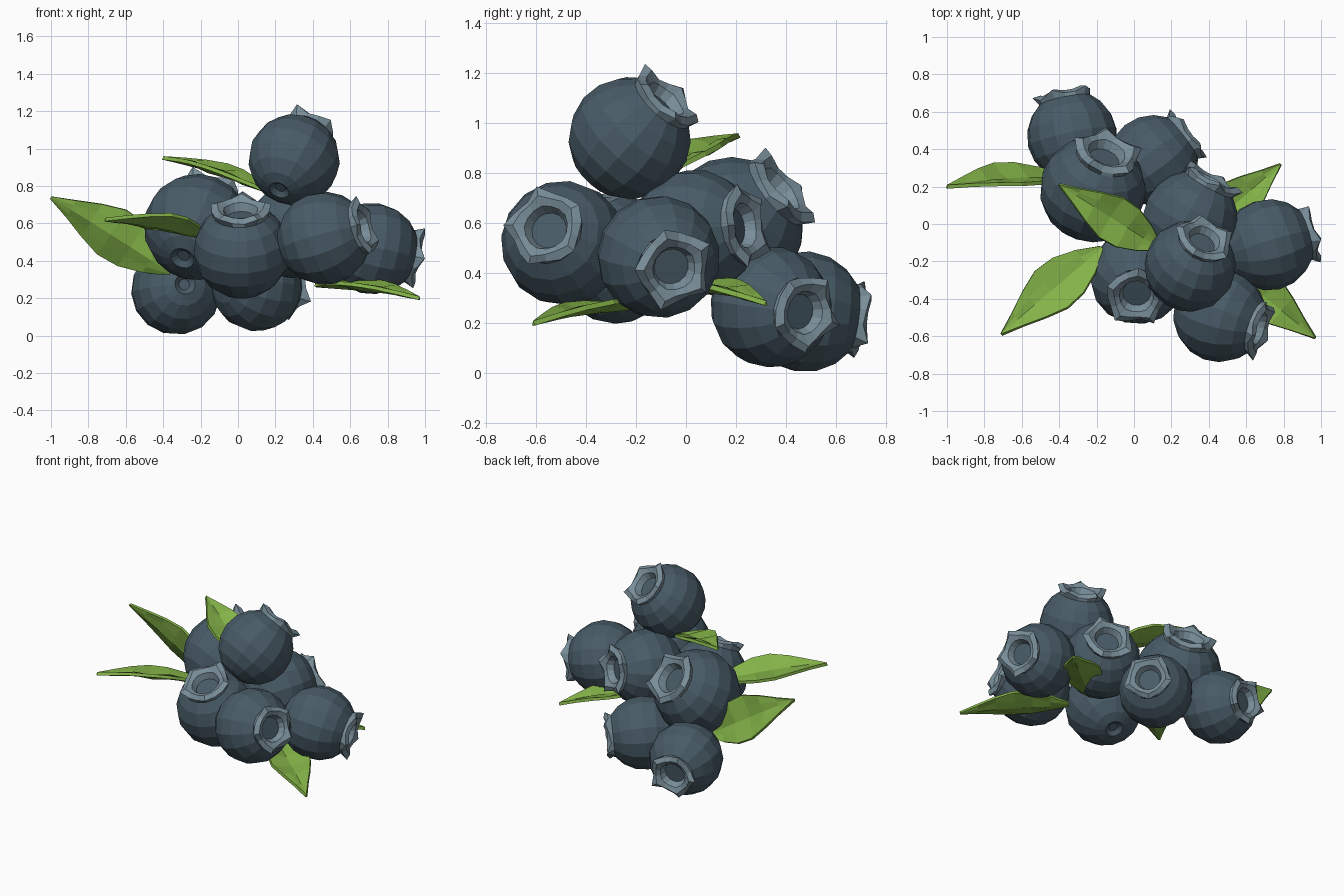
import bpy, bmesh, math, random
from mathutils import Vector, Matrix

random.seed(4)
cube = bpy.data.objects.get("Cube")
if cube:
    bpy.data.objects.remove(cube)


def material(name, rgb):
    m = bpy.data.materials.new(name)
    m.use_nodes = True
    m.diffuse_color = (*rgb, 1)
    bsdf = m.node_tree.nodes["Principled BSDF"]
    bsdf.inputs["Base Color"].default_value = (*rgb, 1)
    bsdf.inputs["Roughness"].default_value = 0.7
    return m


SKIN = material("berry blue", (0.065, 0.105, 0.135))
CROWN = material("crown grey blue", (0.19, 0.27, 0.32))
LEAF = material("leaf green", (0.23, 0.45, 0.065))
SEGMENTS = 15


def finish(bm, name, mats):
    bmesh.ops.recalc_face_normals(bm, faces=bm.faces)
    mesh = bpy.data.meshes.new(name)
    bm.to_mesh(mesh)
    bm.free()
    for m in mats:
        mesh.materials.append(m)
    obj = bpy.data.objects.new(name, mesh)
    bpy.context.collection.objects.link(obj)
    return obj


def berry(name, centre, radius, direction):
    # rings of (radius, height, lobe strength) from stem dimple to crown floor
    rings = [(0.12, -0.88, 0), (0.23, -0.965, 0)]
    for deg in (28, 48, 68, 88, 108, 128, 145):
        a = math.radians(deg)
        rings.append((math.sin(a), -math.cos(a), 0))
    crown_start = len(rings) - 1
    rings += [(0.61, 0.93, 1), (0.49, 1.0, 0.6), (0.36, 0.93, 0.1),
              (0.29, 0.76, 0)]
    twist = random.random() * math.tau
    bm = bmesh.new()
    loops = []
    for rho, h, lobe in rings:
        row = []
        for i in range(SEGMENTS):
            a = math.tau * i / SEGMENTS + twist
            # five pointed lobes with a little irregularity
            wave = lobe * ((0.07 if i % 3 == 0 else -0.035) + random.uniform(-0.03, 0.03))
            r = rho + wave
            row.append(bm.verts.new((r * math.cos(a), r * math.sin(a), h + wave * 0.9)))
        loops.append(row)
    for k in range(len(loops) - 1):
        for i in range(SEGMENTS):
            j = (i + 1) % SEGMENTS
            f = bm.faces.new((loops[k][i], loops[k][j], loops[k + 1][j], loops[k + 1][i]))
            f.material_index = 1 if k >= crown_start else 0
    bm.faces.new(loops[0])
    bm.faces.new(loops[-1])
    turn = Vector(direction).to_track_quat('Z', 'Y').to_matrix().to_4x4()
    bm.transform(Matrix.Translation(centre) @ turn @ Matrix.Scale(radius, 4))
    finish(bm, name, (SKIN, CROWN))


def leaf(name, base, tip, normal, width):
    base, tip = Vector(base), Vector(tip)
    axis = (tip - base).normalized()
    side = Vector(normal).cross(axis).normalized()
    up = axis.cross(side)
    outline = (0.12, 0.62, 0.95, 1.0, 0.72, 0.36, 0.03)
    bm = bmesh.new()
    rows = []
    for n, w in enumerate(outline):
        t = n / (len(outline) - 1)
        spine = base.lerp(tip, t) + up * 0.03 * math.sin(math.pi * t)
        row = []
        for s in (-1, -0.5, 0, 0.5, 1):
            # folded along the midrib, with lightly rippled halves
            lift = abs(s) * w * 0.035 + (0.012 * (-1) ** n * w if abs(s) == 0.5 else 0)
            row.append(bm.verts.new(spine + side * s * w * width / 2 + up * (lift - 0.02 * w)))
        rows.append(row)
    for a, b in zip(rows, rows[1:]):
        for i in range(4):
            bm.faces.new((a[i], a[i + 1], b[i + 1], b[i]))
    obj = finish(bm, name, (LEAF,))
    thick = obj.modifiers.new("thickness", 'SOLIDIFY')
    thick.thickness = 0.02
    thick.offset = 0


# Berries: centre, radius, direction of the crown
berry("top_berry", (0.30, -0.225, 0.94), 0.245, (0.34, 0.64, 0.69))
berry("back_left_berry", (-0.22, 0.185, 0.58), 0.285, (0.28, 0.74, 0.60))
berry("front_centre_berry", (0.02, -0.28, 0.455), 0.258, (-0.03, -0.45, 0.89))
berry("front_right_berry", (0.46, -0.49, 0.52), 0.25, (0.92, -0.30, 0.27))
berry("side_berry", (0.72, -0.11, 0.465), 0.246, (0.93, 0.27, -0.20))
berry("centre_berry", (0.30, 0.03, 0.56), 0.255, (0.48, 0.87, 0.13))
berry("low_back_berry", (0.10, 0.34, 0.265), 0.243, (0.79, 0.60, -0.10))
berry("low_left_berry", (-0.33, 0.47, 0.245), 0.243, (-0.20, 0.97, -0.13))

# Leaves: base, tip, facing direction, width
leaf("left_leaf", (-0.36, 0.25, 0.34), (-1.0, 0.20, 0.74), (0.2, 0.93, 0.3), 0.30)
leaf("front_left_leaf", (-0.17, -0.13, 0.53), (-0.71, -0.59, 0.62), (0.05, 0.3, 0.95), 0.27)
leaf("upper_leaf", (0.14, -0.13, 0.78), (-0.40, 0.21, 0.95), (0.2, -0.15, 0.97), 0.25)
leaf("front_right_leaf", (0.42, -0.16, 0.27), (0.97, -0.61, 0.20), (0.05, -0.1, 0.98), 0.26)
leaf("back_right_leaf", (0.30, -0.10, 0.36), (0.785, 0.32, 0.28), (0.15, 0.1, 0.98), 0.26)
